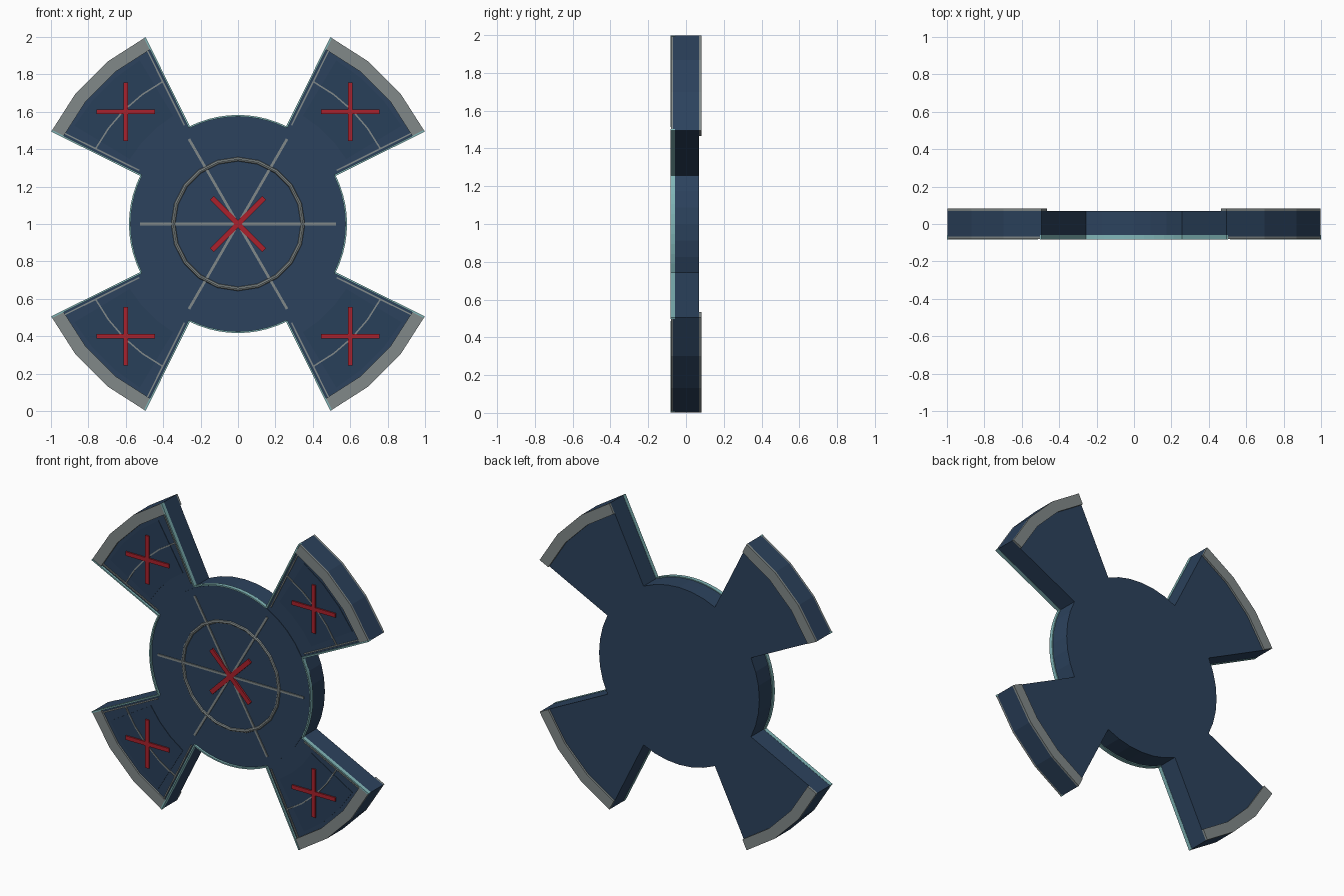
import bpy, bmesh, math
from mathutils import Vector

if "Cube" in bpy.data.objects:
    bpy.data.objects.remove(bpy.data.objects["Cube"])

def material(name, rgb):
    m = bpy.data.materials.new(name)
    m.diffuse_color = (*rgb, 1)
    m.use_nodes = True
    m.node_tree.nodes["Principled BSDF"].inputs["Base Color"].default_value = m.diffuse_color
    return m

NAVY = material("navy", (0.025, 0.055, 0.11))
PANEL = material("panel_navy", (0.022, 0.05, 0.10))
GREY = material("grey_metal", (0.22, 0.25, 0.25))
TEAL = material("pale_teal", (0.22, 0.47, 0.48))
RED = material("red", (0.4, 0.015, 0.025))

R_HUB, R_ARM, LIP = 0.578, 1.114, 1.045
HALF = 18.6   # half the angle of one arm
FRONT, BACK = -0.068, 0.07

def polar(r, deg):
    a = math.radians(deg)
    return Vector((r * math.cos(a), r * math.sin(a)))

def arc(r, a0, a1, n):
    return [polar(r, a0 + (a1 - a0) * i / n) for i in range(n + 1)]

def prism(name, pts, y0, y1, mat):
    """Outline in x/z around the hub centre, extruded along y."""
    bm = bmesh.new()
    f = bm.faces.new([bm.verts.new((p.x, y0, p.y + 1)) for p in pts])
    ext = bmesh.ops.extrude_face_region(bm, geom=[f])["geom"]
    bmesh.ops.translate(bm, vec=(0, y1 - y0, 0),
                        verts=[g for g in ext if isinstance(g, bmesh.types.BMVert)])
    bmesh.ops.recalc_face_normals(bm, faces=bm.faces)
    me = bpy.data.meshes.new(name)
    bm.to_mesh(me)
    bm.free()
    me.materials.append(mat)
    ob = bpy.data.objects.new(name, me)
    bpy.context.collection.objects.link(ob)
    return ob

def band(name, r0, r1, a0, a1, n, y0, y1, mat):
    return prism(name, arc(r1, a0, a1, n) + arc(r0, a1, a0, n), y0, y1, mat)

def bar(name, p, q, w, y0, y1, mat):
    d = (q - p).normalized() * w / 2
    s = Vector((-d.y, d.x))
    return prism(name, [p + s, q + s, q - s, p - s], y0, y1, mat)

# Body: hub with four flared arms
outline = []
for k in range(4):
    m = 45 + 90 * k
    outline += arc(R_ARM, m - HALF, m + HALF, 3)
    outline += arc(R_HUB, m + HALF, m + 90 - HALF, 6)
prism("body", outline, FRONT, BACK, NAVY)

# Raised hub face
prism("hub_face", arc(0.57, 0, 360, 40)[:-1], FRONT - 0.003, FRONT + 0.01, NAVY)

for k in range(4):
    m = 45 + 90 * k
    # Grey lips on the front and back of the arm tip
    band("front_lip", LIP, R_ARM, m - HALF, m + HALF, 3, -0.08, FRONT, GREY)
    band("back_lip", LIP, R_ARM, m - HALF, m + HALF, 3, BACK, 0.083, GREY)
    # Inset face panel
    band("arm_panel", 0.675, 1.02, m - 14, m + 14, 3, FRONT - 0.003, FRONT + 0.01, PANEL)
    # Edging along the arm sides
    for s in (-1, 1):
        u = polar(1, m + s * HALF)
        n = Vector((-u.y, u.x)) * -s
        bar("arm_edge", u * R_HUB + n * 0.003, u * R_ARM + n * 0.003, 0.009,
            -0.083, FRONT + 0.01, TEAL)
        bar("arm_side_strip", u * 0.6 + n * 0.022, u * LIP + n * 0.022, 0.008,
            -0.075, FRONT + 0.01, GREY)
    # Edging on the hub between arms
    band("hub_edge", 0.574, 0.583, m + HALF, m + 90 - HALF, 10, -0.083, FRONT + 0.01, TEAL)
    # Fine curved line across the arm
    band("arm_arc", 0.857, 0.865, m - 17, m + 17, 4, -0.075, FRONT + 0.01, GREY)
    # Red upright cross
    c = Vector((0.6 * (1 if k in (0, 3) else -1), 0.6 if k < 2 else -0.6))
    for d in (Vector((0.157, 0)), Vector((0, 0.157))):
        bar("arm_cross", c - d, c + d, 0.026, -0.08, FRONT + 0.01, RED)

# Hub spokes
for a in (0, 60, 120):
    bar("hub_spoke", polar(-0.525, a), polar(0.525, a), 0.014, -0.077, FRONT + 0.01, GREY)

# Hub ring
bpy.ops.mesh.primitive_torus_add(major_radius=0.347, minor_radius=0.0115, major_segments=20,
                                 minor_segments=8, location=(0, -0.07, 1),
                                 rotation=(math.pi / 2, 0, 0))
ring = bpy.context.object
ring.name = "hub_ring"
ring.data.materials.append(GREY)

# Red diagonal cross in the middle
for a in (45, 135):
    bar("hub_cross", polar(-0.197, a), polar(0.197, a), 0.03, -0.082, FRONT + 0.01, RED)
